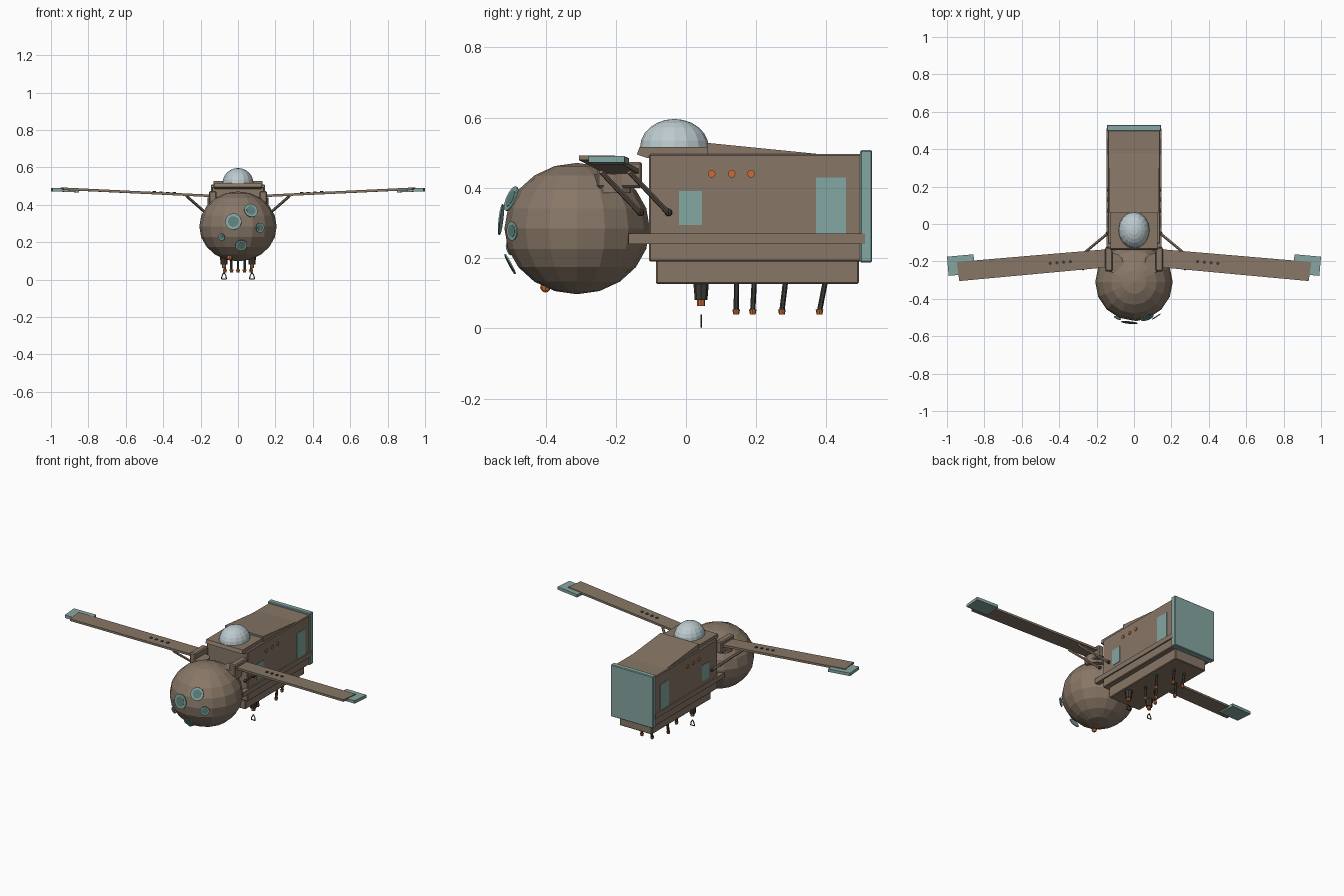
import bpy, bmesh, math
from mathutils import Vector, Matrix

if "Cube" in bpy.data.objects:
    bpy.data.objects.remove(bpy.data.objects["Cube"])


def material(name, rgb):
    m = bpy.data.materials.new(name)
    m.diffuse_color = (*rgb, 1)
    m.use_nodes = True
    m.node_tree.nodes["Principled BSDF"].inputs["Base Color"].default_value = m.diffuse_color
    return m


BROWN = material("hull brown", (0.245, 0.185, 0.135))
TEAL = material("pale teal", (0.235, 0.385, 0.36))
DEEP = material("deep teal", (0.11, 0.22, 0.20))
GLASS = material("dome grey", (0.50, 0.59, 0.62))
ORANGE = material("orange", (0.60, 0.15, 0.035))
DARK = material("dark metal", (0.05, 0.045, 0.036))


def finish(name, bm, mat):
    bmesh.ops.recalc_face_normals(bm, faces=bm.faces)
    me = bpy.data.meshes.new(name)
    bm.to_mesh(me)
    bm.free()
    me.materials.append(mat)
    ob = bpy.data.objects.new(name, me)
    bpy.context.collection.objects.link(ob)
    return ob


def box(name, lo, hi, mat, bevel=0.0):
    bm = bmesh.new()
    bmesh.ops.create_cube(bm, size=1)
    for v in bm.verts:
        v.co = Vector(h if c > 0 else l for c, l, h in zip(v.co, lo, hi))
    if bevel:
        bmesh.ops.bevel(bm, geom=bm.edges[:], offset=bevel, segments=1, affect='EDGES')
    return finish(name, bm, mat)


def prism(name, points, offset, mat):
    """Extrude a planar outline by an offset."""
    bm = bmesh.new()
    f = bm.faces.new([bm.verts.new(p) for p in points])
    r = bmesh.ops.extrude_face_region(bm, geom=[f])
    vs = [g for g in r["geom"] if isinstance(g, bmesh.types.BMVert)]
    bmesh.ops.translate(bm, verts=vs, vec=offset)
    if f.is_valid is False or len(bm.faces) < len(points) + 2:
        bm.faces.new([v for v in bm.verts if v not in vs])
    return finish(name, bm, mat)


def rod(name, a, b, r, mat, r2=None, sides=8):
    """Cylinder or cone frustum from point a to point b."""
    a, b = Vector(a), Vector(b)
    d = b - a
    bm = bmesh.new()
    bmesh.ops.create_cone(bm, cap_ends=True, segments=sides, radius1=r,
                          radius2=r if r2 is None else r2, depth=d.length)
    rot = Vector((0, 0, 1)).rotation_difference(d).to_matrix().to_4x4()
    bm.transform(Matrix.Translation((a + b) / 2) @ rot)
    return finish(name, bm, mat)


def ball(name, centre, size, mat, seg=16, rings=10, half=False):
    bm = bmesh.new()
    bmesh.ops.create_uvsphere(bm, u_segments=seg, v_segments=rings, radius=1)
    if half:
        bmesh.ops.bisect_plane(bm, geom=bm.verts[:] + bm.edges[:] + bm.faces[:],
                               plane_co=(0, 0, 0), plane_no=(0, 0, -1), clear_outer=True)
        bmesh.ops.holes_fill(bm, edges=[e for e in bm.edges if e.is_boundary])
    bm.transform(Matrix.Translation(centre) @ Matrix.Diagonal((*size, 1)))
    return finish(name, bm, mat)


# Round nose with lens discs
NC, NR = Vector((0, -0.31, 0.284)), Vector((0.207, 0.207, 0.187))
ball("nose_sphere", NC, NR, BROWN)
for x, z, r in ((-0.025, 0.31, 0.044), (0.07, 0.37, 0.038), (0.12, 0.277, 0.027),
                (-0.09, 0.227, 0.02), (0.017, 0.182, 0.032)):
    u, w = x / 0.222, (z - NC.z) / 0.208
    y = NC.y - 0.222 * math.sqrt(1 - u * u - w * w)
    p = Vector((x, y, z))
    n = (p - NC).normalized()
    rod("lens_rim", p - n * 0.004, p, r, TEAL, sides=16)
    rod("lens_centre", p - n * 0.003, p + n * 0.001, r * 0.66, DEEP, sides=16)
ball("nose_lamp", (-0.045, -0.40, 0.117), (0.015, 0.015, 0.015), ORANGE, 8, 6)

# Main body
box("main_body", (-0.14, -0.105, 0.19), (0.14, 0.50, 0.496), BROWN, 0.004)
box("lower_body", (-0.11, -0.085, 0.126), (0.11, 0.492, 0.20), BROWN, 0.004)
box("rear_panel", (-0.145, 0.496, 0.187), (0.145, 0.53, 0.507), TEAL, 0.004)
prism("roof_wedge", [(-0.13, 0.06, 0.49), (-0.13, 0.06, 0.528), (-0.13, 0.08, 0.526),
                     (-0.13, 0.38, 0.496), (-0.13, 0.38, 0.49)], (0.26, 0, 0), BROWN)

# Dome on its collar
prism("dome_collar", [(-0.125, -0.14, 0.495), (-0.125, -0.132, 0.516), (-0.125, 0.066, 0.516),
                      (-0.125, 0.066, 0.485), (-0.125, -0.11, 0.485)], (0.25, 0, 0), BROWN)
ball("dome", (0, -0.033, 0.514), (0.083, 0.098, 0.082), GLASS, 16, 12, True)

for s in (-1, 1):
    # Side rail, windows and lamps
    xa, xb = sorted((s * 0.12, s * 0.148))
    box("side_rail", (xa, -0.163, 0.24), (xb, 0.51, 0.27), BROWN)
    xa, xb = sorted((s * 0.138, s * 0.143))
    box("front_window", (xa, -0.02, 0.294), (xb, 0.046, 0.391), TEAL)
    box("rear_window", (xa, 0.37, 0.27), (xb, 0.455, 0.43), TEAL)
    for y in (0.073, 0.13, 0.185):
        rod("side_lamp", (s * 0.138, y, 0.44), (s * 0.145, y, 0.44), 0.011, ORANGE, sides=10)

    # Wing root
    xa, xb = sorted((s * 0.115, s * 0.155))
    box("wing_root", (xa, -0.253, 0.40), (xb, -0.125, 0.474), BROWN, 0.006)
    rod("wing_socket", (s * 0.11, -0.208, 0.385), (s * 0.11, -0.208, 0.44), 0.052, BROWN, sides=12)

    # Wing blade and tip
    prism("wing_blade", [(s * 0.145, -0.135, 0.441), (s * 0.948, -0.203, 0.479),
                         (s * 0.934, -0.305, 0.479), (s * 0.145, -0.232, 0.441)],
          (0, 0, 0.013), BROWN)
    prism("wing_tip", [(s * 0.858, -0.162, 0.466), (s * 1.0, -0.175, 0.472),
                       (s * 0.991, -0.277, 0.472), (s * 0.849, -0.264, 0.466)],
          (0, 0, 0.018), TEAL)
    for i in range(4):
        x = 0.34 + 0.036 * i
        z = 0.454 + (x - 0.145) * 0.0473
        y = -0.184 - (x - 0.145) * 0.088
        rod("wing_rivet", (s * x, y, z - 0.003), (s * x, y, z + 0.004), 0.009, DARK)

    # Struts under the wing
    for y in (-0.13, -0.05):
        rod("wing_strut", (s * 0.14, y, 0.328), (s * 0.275, y - 0.112, 0.446), 0.0075, BROWN, sides=6)
        ball("strut_joint", (s * 0.142, y, 0.33), (0.011, 0.011, 0.011), DARK, 8, 6)

    # Hanging emitter and its hook
    gx = s * 0.075
    rod("emitter_body", (gx, 0.043, 0.13), (gx, 0.043, 0.08), 0.022, DARK, 0.018)
    rod("emitter_nozzle", (gx, 0.043, 0.081), (gx, 0.043, 0.063), 0.011, ORANGE)
    hook = [(-0.013, 0.004), (-0.011, 0.02), (0, 0.038), (0.011, 0.02), (0.013, 0.004)]
    for (x1, z1), (x2, z2) in zip(hook, hook[1:] + hook[:1]):
        rod("hook_wire", (gx + x1, 0.043, z1), (gx + x2, 0.043, z2), 0.003, DARK, sides=5)

# Antennas below the body
for x, y, lean in ((-0.035, 0.143, 0.003), (0.035, 0.143, 0.003), (0.0, 0.19, 0.0),
                   (-0.07, 0.273, -0.006), (0.07, 0.273, -0.006),
                   (-0.035, 0.38, -0.012), (0.035, 0.38, -0.012)):
    rod("antenna", (x, y + 0.004 - lean, 0.13), (x, y, 0.048), 0.0075, DARK, sides=6)
    rod("antenna_tip", (x, y, 0.054), (x, y, 0.039), 0.011, ORANGE, 0.008)
